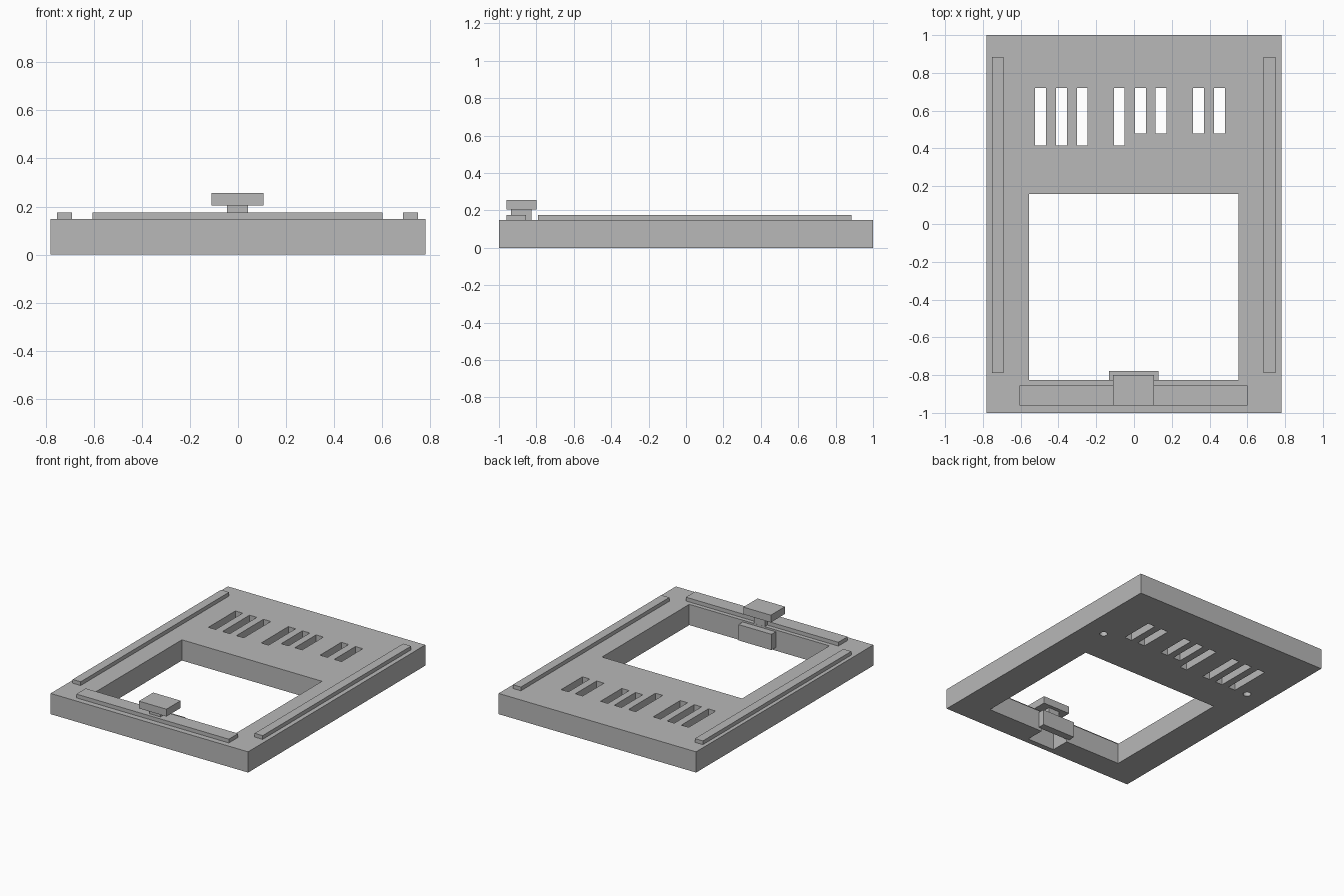
import bpy, bmesh
from mathutils import Matrix, Vector

if "Cube" in bpy.data.objects:
    bpy.data.objects.remove(bpy.data.objects["Cube"])

grey = bpy.data.materials.new("plain_grey")
grey.diffuse_color = (0.48, 0.48, 0.48, 1)
grey.use_nodes = True
grey.node_tree.nodes["Principled BSDF"].inputs["Base Color"].default_value = grey.diffuse_color


def finish(name, bm):
    mesh = bpy.data.meshes.new(name)
    bm.to_mesh(mesh)
    bm.free()
    mesh.materials.append(grey)
    ob = bpy.data.objects.new(name, mesh)
    bpy.context.collection.objects.link(ob)
    return ob


def box(name, x0, x1, y0, y1, z0, z1):
    bm = bmesh.new()
    size = Matrix.Diagonal((x1 - x0, y1 - y0, z1 - z0, 1))
    mid = Vector(((x0 + x1) / 2, (y0 + y1) / 2, (z0 + z1) / 2))
    bmesh.ops.create_cube(bm, size=1, matrix=Matrix.Translation(mid) @ size)
    return finish(name, bm)


def cylinder(name, x, y, r, z0, z1):
    bm = bmesh.new()
    bmesh.ops.create_cone(bm, cap_ends=True, segments=24, radius1=r, radius2=r, depth=z1 - z0,
                          matrix=Matrix.Translation((x, y, (z0 + z1) / 2)))
    return finish(name, bm)


def cut(target, cutter):
    cutter.hide_render = True
    mod = target.modifiers.new("cut", 'BOOLEAN')
    mod.operation = 'DIFFERENCE'
    mod.solver = 'EXACT'
    mod.object = cutter
    bpy.context.view_layer.objects.active = target
    bpy.ops.object.modifier_apply(modifier=mod.name)
    bpy.data.objects.remove(cutter)


TOP = 0.148

# Base plate with large window
plate = box("base_plate", -0.78, 0.78, -1, 1, 0, TOP)
cut(plate, box("window_cutter", -0.555, 0.552, -0.825, 0.16, -0.1, 0.3))

# Vent slots: left edge and lower end of each
for x, y in [(-0.525, 0.415), (-0.413, 0.415), (-0.303, 0.415), (-0.107, 0.415),
             (0.005, 0.48), (0.113, 0.48), (0.312, 0.48), (0.424, 0.48)]:
    cut(plate, box("slot_cutter", x, x + 0.058, y, 0.72, -0.1, 0.3))

# Latch pocket and blind holes in the underside
cut(plate, box("pocket_cutter", -0.11, 0.107, -0.96, -0.8, -0.1, 0.12))
for x in (-0.62, 0.62):
    cut(plate, cylinder("hole_cutter", x, 0.425, 0.026, -0.1, 0.08))

# Raised rails on the top face
box("left_rail", -0.753, -0.69, -0.79, 0.885, TOP - 0.005, 0.175)
box("right_rail", 0.685, 0.748, -0.79, 0.885, TOP - 0.005, 0.175)
box("front_rail", -0.605, 0.6, -0.96, -0.855, TOP - 0.005, 0.175)

# Latch: stem, thumb cap and tongue standing in the window
box("latch_stem", -0.045, 0.042, -0.935, -0.826, TOP - 0.005, 0.21)
box("latch_cap", -0.11, 0.107, -0.96, -0.8, 0.205, 0.257)
box("latch_tongue", -0.132, 0.13, -0.83, -0.777, 0.022, 0.135)
